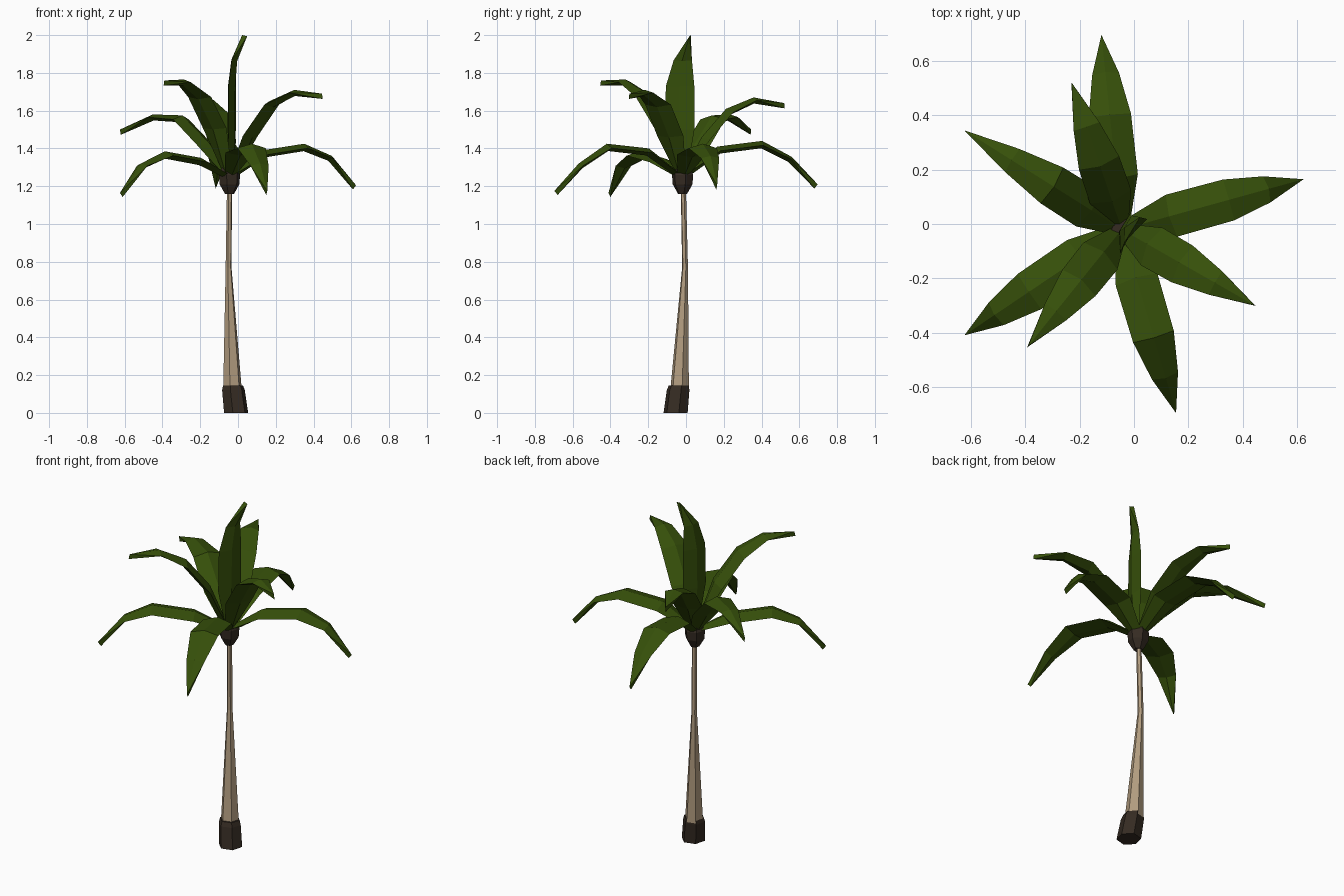
import bpy, bmesh, math
from mathutils import Vector

cube = bpy.data.objects.get("Cube")
if cube:
    bpy.data.objects.remove(cube)


def material(name, rgb):
    m = bpy.data.materials.new(name)
    m.use_nodes = True
    m.diffuse_color = (*rgb, 1)
    bsdf = next(n for n in m.node_tree.nodes if n.type == 'BSDF_PRINCIPLED')
    bsdf.inputs["Base Color"].default_value = (*rgb, 1)
    bsdf.inputs["Roughness"].default_value = 0.9
    return m


green = material("leaf green", (0.037, 0.08, 0.003))
tan = material("trunk tan", (0.44, 0.33, 0.21))
brown = material("dark bark brown", (0.035, 0.024, 0.016))


def finish(bm, name, mat):
    bmesh.ops.recalc_face_normals(bm, faces=bm.faces[:])
    mesh = bpy.data.meshes.new(name)
    bm.to_mesh(mesh)
    bm.free()
    mesh.materials.append(mat)
    obj = bpy.data.objects.new(name, mesh)
    bpy.context.collection.objects.link(obj)


def skin(bm, rings):
    """Join successive rings of vertices with quads and cap both ends."""
    for a, b in zip(rings, rings[1:]):
        n = len(a)
        for i in range(n):
            j = (i + 1) % n
            bm.faces.new((a[i], a[j], b[j], b[i]))
    bm.faces.new(rings[0])
    bm.faces.new(rings[-1])


def column(name, mat, stations, sides=6):
    """Flat-sided column through stations of (x, y, z, radius)."""
    bm = bmesh.new()
    rings = []
    for x, y, z, r in stations:
        angles = [math.tau * (i + 0.25) / sides for i in range(sides)]
        rings.append([bm.verts.new((x + r * math.cos(a), y + r * math.sin(a), z))
                      for a in angles])
    skin(bm, rings)
    finish(bm, name, mat)


ROOT = Vector((-0.045, -0.02, 1.26))
HALF_WIDTHS = (0.028, 0.08, 0.078, 0.05)


def frond(name, tip, fractions, heights, facing=None):
    """Ridged leaf with a keel below, arching from the crown to a blunt tip."""
    plan = Vector((tip[0] - ROOT.x, tip[1] - ROOT.y, 0))
    heading = Vector(facing) if facing else plan
    side = Vector((-heading.y, heading.x, 0)).normalized()
    path = [ROOT] + [Vector((ROOT.x, ROOT.y, z)) + plan * f
                     for f, z in zip((*fractions, 1), heights)]
    bm = bmesh.new()
    rings = []
    for i, w in enumerate(HALF_WIDTHS):
        p = path[i]
        tangent = path[i + 1] - path[max(i - 1, 0)]
        up = tangent.cross(side).normalized()
        edge = p - up * w * 0.3
        points = (edge + side * w, p, edge - side * w, p - up * (0.02 + w * 0.25))
        rings.append([bm.verts.new(q) for q in points])
    # Blunt tip: a short edge from ridge to keel
    left, ridge, right, keel = rings[-1]
    top, low = bm.verts.new(path[-1]), bm.verts.new(path[-1] - up * 0.028)
    skin(bm, rings)
    bm.faces.remove(bm.faces.get(rings[-1]))
    for face in ((left, ridge, top), (ridge, right, top), (right, keel, low),
                 (keel, left, low), (left, top, low), (right, low, top)):
        bm.faces.new(face)
    finish(bm, name, green)


# Trunk, root collar and crown bulb
column("root_collar", brown, [(-0.01, -0.055, 0, 0.066), (-0.024, -0.042, 0.12, 0.062),
                              (-0.026, -0.038, 0.145, 0.055)])
column("trunk", tan, [(-0.029, -0.034, 0.12, 0.051), (-0.05, -0.005, 0.77, 0.016),
                      (-0.045, -0.014, 1.19, 0.014)])
column("crown_bulb", brown, [(-0.045, -0.018, 1.16, 0.025), (-0.045, -0.018, 1.21, 0.054),
                             (-0.045, -0.018, 1.26, 0.058), (-0.045, -0.018, 1.3, 0.04)])

# Low drooping fronds
LOW = (0.26, 0.59, 0.81)
frond("low_frond_back", (-0.12, 0.697), LOW, (1.41, 1.44, 1.355, 1.21))
frond("low_frond_left", (0.625, 0.165), LOW, (1.39, 1.425, 1.36, 1.205))
frond("low_frond_front", (0.155, -0.697), LOW, (1.40, 1.425, 1.32, 1.175))
frond("low_frond_right", (-0.625, -0.41), LOW, (1.35, 1.385, 1.32, 1.165))

# Raised fronds
HIGH = (0.19, 0.43, 0.7)
frond("high_frond_back", (-0.23, 0.52), HIGH, (1.46, 1.61, 1.67, 1.64))
frond("high_frond_left", (0.445, -0.30), HIGH, (1.48, 1.65, 1.71, 1.69))
frond("high_frond_front", (-0.39, -0.45), HIGH, (1.52, 1.69, 1.765, 1.76))
frond("high_frond_right", (-0.625, 0.345), HIGH, (1.43, 1.575, 1.58, 1.5))

# Upright centre frond
frond("upright_frond", (0.022, 0.025), (-0.15, -0.12, 0.15), (1.5, 1.73, 1.87, 2),
      facing=(0.96, -0.25, 0))
